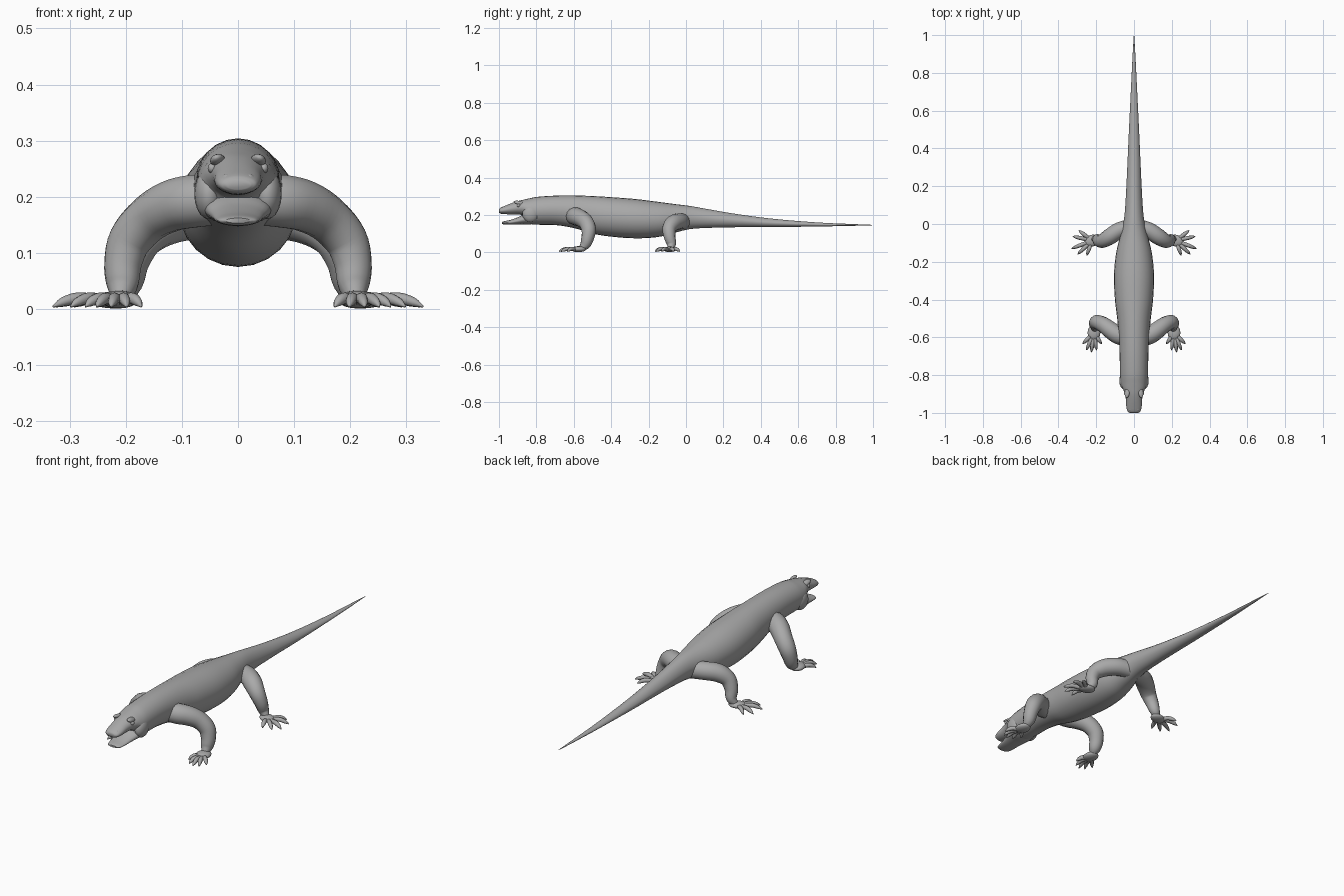
import bpy, bmesh, math
from mathutils import Vector, Matrix

if "Cube" in bpy.data.objects:
    bpy.data.objects.remove(bpy.data.objects["Cube"])

skin = bpy.data.materials.new("grey_skin")
skin.diffuse_color = (0.4, 0.4, 0.4, 1)
skin.use_nodes = True
skin.node_tree.nodes["Principled BSDF"].inputs["Base Color"].default_value = skin.diffuse_color


def finish(name, bm, mirror=False, angle=50):
    bmesh.ops.recalc_face_normals(bm, faces=bm.faces)
    me = bpy.data.meshes.new(name)
    bm.to_mesh(me)
    bm.free()
    me.materials.append(skin)
    ob = bpy.data.objects.new(name, me)
    bpy.context.collection.objects.link(ob)
    bpy.ops.object.select_all(action='DESELECT')
    ob.select_set(True)
    bpy.context.view_layer.objects.active = ob
    bpy.ops.object.shade_smooth_by_angle(angle=math.radians(angle))
    if mirror:
        mod = ob.modifiers.new("mirror", 'MIRROR')
        mod.use_clip = False
        mod.use_mirror_merge = False
    return ob


def smooth(rows, steps):
    """Hermite interpolation through rows, spaced by the distance between them."""
    rows = [Vector(r) for r in rows]
    t = [0.0]
    for a, b in zip(rows, rows[1:]):
        t.append(t[-1] + (b.xyz - a.xyz).length)
    n = len(rows)
    tan = []
    for i in range(n):
        a, b = max(i - 1, 0), min(i + 1, n - 1)
        tan.append((rows[b] - rows[a]) / (t[b] - t[a]))
    out = []
    for i in range(n - 1):
        d = t[i + 1] - t[i]
        for k in range(steps):
            u = k / steps
            out.append(rows[i] * (2*u**3 - 3*u*u + 1) + tan[i] * (d * (u**3 - 2*u*u + u))
                       + rows[i + 1] * (3*u*u - 2*u**3) + tan[i + 1] * (d * (u**3 - u*u)))
    return out + [rows[-1]]


def skin_rings(bm, rings):
    rings = [[bm.verts.new(p) for p in r] for r in rings]
    n = len(rings[0])
    for a, b in zip(rings, rings[1:]):
        for i in range(n):
            bm.faces.new((a[i], a[(i + 1) % n], b[(i + 1) % n], b[i]))
    bm.faces.new(rings[0])
    bm.faces.new(rings[-1])


def hull(name, stations, steps=4, sides=24):
    """Loft from rows of (y, half width, bottom, top)."""
    bm = bmesh.new()
    rings = []
    for y, w, lo, hi in smooth(stations, steps):
        mid, half = (lo + hi) / 2, (hi - lo) / 2
        ridge = 1 + 0.35 * min(max((y + 0.1) / 0.3, 0), 1)   # tail is keeled
        ring = []
        for i in range(sides):
            a = 2 * math.pi * i / sides
            s = math.sin(a)
            z = half * (s ** ridge if s > 0 else s)
            ring.append((w * math.cos(a), y, mid + z))
        rings.append(ring)
    skin_rings(bm, rings)
    return finish(name, bm)


def tube(bm, path, steps=4, sides=14):
    """Round limb through rows of (x, y, z, radius)."""
    pts = smooth(path, steps)
    rings, side = [], Vector((0, 1, 0))
    for i, p in enumerate(pts):
        d = (pts[min(i + 1, len(pts) - 1)].xyz - pts[max(i - 1, 0)].xyz).normalized()
        side = (side - d * side.dot(d)).normalized()
        up = d.cross(side)
        rings.append([p.xyz + (side * math.cos(a) + up * math.sin(a)) * p.w
                      for a in (2 * math.pi * k / sides for k in range(sides))])
    skin_rings(bm, rings)


def ball(bm, loc, scale, rot=(0, 0, 0)):
    m = Matrix.Translation(loc)
    for ang, axis in zip(rot, 'XYZ'):
        m = m @ Matrix.Rotation(ang, 4, axis)
    bmesh.ops.create_uvsphere(bm, u_segments=16, v_segments=10, radius=1,
                              matrix=m @ Matrix.Diagonal((*scale, 1)))


# Snout, skull, trunk and tail in one loft
hull("body", [
    (-1.0, .022, .213, .230), (-.992, .034, .207, .238), (-.965, .041, .204, .250),
    (-.93, .043, .203, .264), (-.90, .048, .203, .274), (-.87, .060, .195, .281),
    (-.84, .071, .155, .288), (-.80, .074, .148, .296), (-.70, .076, .146, .303),
    (-.60, .080, .130, .304), (-.50, .089, .100, .301), (-.40, .101, .084, .295),
    (-.27, .106, .075, .285), (-.15, .094, .082, .270), (-.06, .072, .105, .258),
    (.02, .054, .124, .248), (.10, .046, .130, .234), (.25, .038, .134, .208),
    (.45, .029, .135, .181), (.70, .017, .138, .160), (.9, .007, .142, .151),
    (1.0, .001, .145, .147)])

# Open lower jaw
hull("lower_jaw", [
    (-.984, .022, .153, .162), (-.974, .034, .149, .166), (-.94, .041, .148, .173),
    (-.90, .048, .149, .187), (-.87, .057, .150, .202), (-.83, .064, .150, .212),
    (-.78, .060, .160, .210)])

# Eyes, brow ridges, nostril bumps and jaw muscles
bm = bmesh.new()
ball(bm, (.046, -.895, .251), (.008, .010, .009))
finish("eyes", bm, True)
bm = bmesh.new()
ball(bm, (.036, -.89, .264), (.014, .032, .010), (-.25, .35, .1))
finish("brow_ridges", bm, True)
bm = bmesh.new()
ball(bm, (.020, -.978, .232), (.010, .012, .009))
finish("nostrils", bm, True)
bm = bmesh.new()
ball(bm, (.052, -.83, .205), (.026, .045, .045))
finish("cheeks", bm, True)

# Front legs: shoulder, elbow, forearm, wrist
bm = bmesh.new()
tube(bm, [(.03, -.60, .195, .046), (.08, -.59, .192, .048), (.12, -.565, .183, .046),
          (.16, -.535, .160, .042), (.193, -.52, .122, .039), (.205, -.525, .08, .034),
          (.206, -.537, .045, .029), (.209, -.555, .022, .018)])
finish("front_legs", bm, True)

# Rear legs: hip, knee, shin, ankle
bm = bmesh.new()
tube(bm, [(.02, -.015, .165, .042), (.08, -.035, .166, .043), (.13, -.068, .156, .043),
          (.168, -.090, .127, .037), (.188, -.088, .085, .031),
          (.195, -.078, .045, .025), (.212, -.082, .020, .016)])
finish("rear_legs", bm, True)


def foot(name, palm, scale, turn, tips):
    """Flat palm with five clawed toes."""
    bm = bmesh.new()
    ball(bm, palm, scale, (0, 0, turn))
    p = Vector(palm)
    for x, y in tips:
        tip = Vector((x, y, .004))
        base = p.lerp(tip, .3)
        mid = p.lerp(tip, .6)
        claw = p.lerp(tip, .85)
        tube(bm, [(base.x, base.y, .016, .010), (mid.x, mid.y, .019, .0105),
                  (claw.x, claw.y, .012, .008), (x, y, .004, .0015)], 3, 8)
    finish(name, bm, True)


foot("front_feet", (.212, -.575, .017), (.034, .042, .016), 0,
     [(.172, -.635), (.198, -.668), (.226, -.680), (.252, -.668), (.272, -.635)])
foot("rear_feet", (.222, -.088, .016), (.042, .031, .015), -.3,
     [(.292, -.034), (.325, -.065), (.330, -.130), (.298, -.160), (.250, -.166)])
